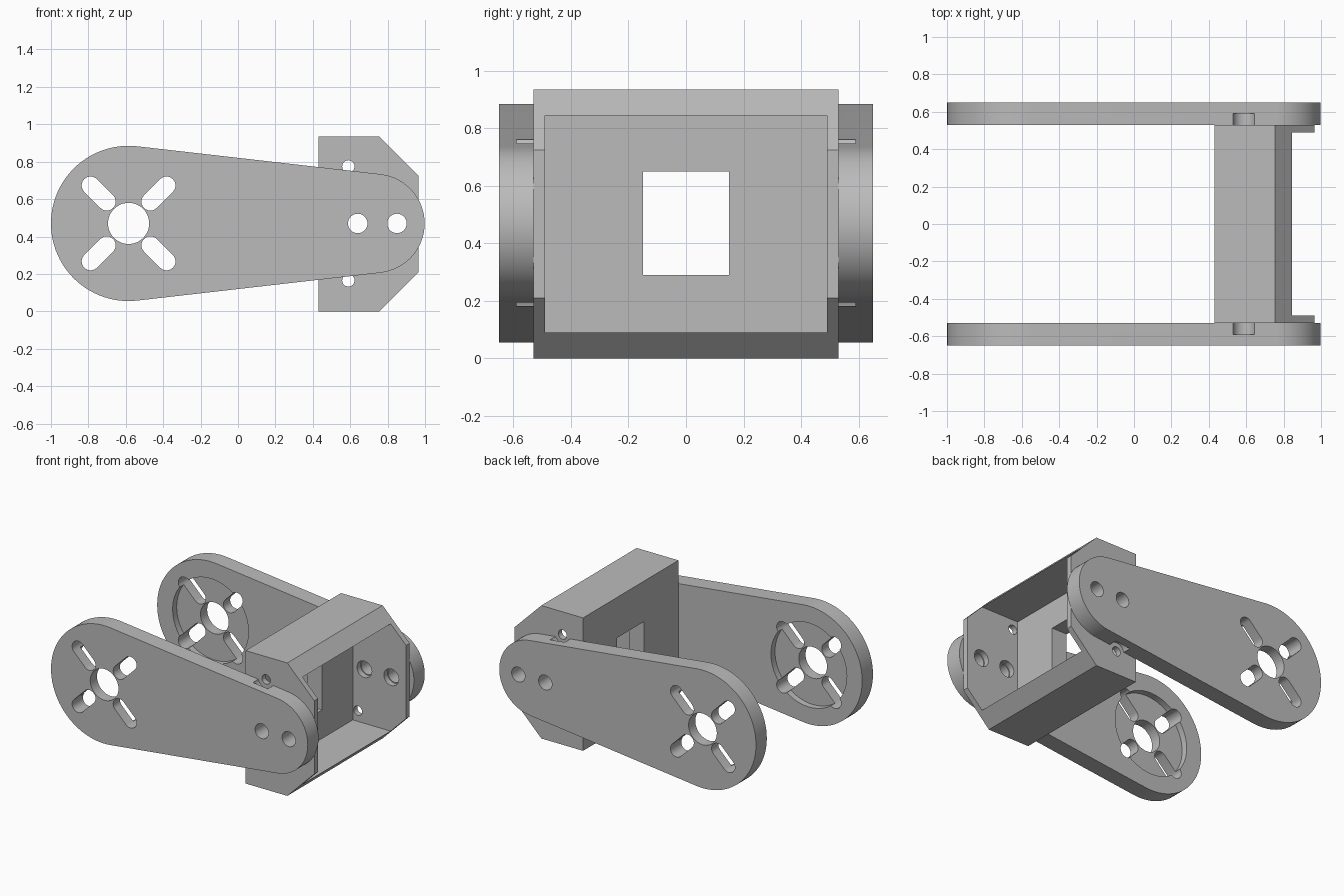
import bpy, bmesh, math
from mathutils import Vector

cube = bpy.data.objects.get("Cube")
if cube:
    bpy.data.objects.remove(cube, do_unlink=True)

grey = bpy.data.materials.new("plain grey")
grey.use_nodes = True
colour = (0.5, 0.5, 0.5, 1)
grey.diffuse_color = colour
grey.node_tree.nodes["Principled BSDF"].inputs["Base Color"].default_value = colour

MID = 0.47            # height of the centre line
HUB = (-0.585, MID)   # centre of the wide arm end
TIP = (0.733, MID)    # centre of the narrow arm end
HUB_R, TIP_R = 0.415, 0.265
WALL, INNER, OUTER = 0.49, 0.53, 0.65


def arc(centre, radius, start, end, steps=32):
    """Points along an arc in the x-z plane, angles in radians."""
    return [(centre[0] + radius * math.cos(start + (end - start) * i / steps),
             centre[1] + radius * math.sin(start + (end - start) * i / steps))
            for i in range(steps + 1)]


def circle(centre, radius, steps=48):
    return arc(centre, radius, 0, math.tau, steps)[:-1]


def prism(name, profile, y0, y1):
    """Extrude an x-z profile from y0 to y1."""
    bm = bmesh.new()
    face = bm.faces.new([bm.verts.new((x, y0, z)) for x, z in profile])
    new = bmesh.ops.extrude_face_region(bm, geom=[face])["geom"]
    bmesh.ops.translate(bm, vec=Vector((0, y1 - y0, 0)),
                        verts=[v for v in new if isinstance(v, bmesh.types.BMVert)])
    bmesh.ops.recalc_face_normals(bm, faces=bm.faces)
    mesh = bpy.data.meshes.new(name)
    bm.to_mesh(mesh)
    bm.free()
    mesh.materials.append(grey)
    obj = bpy.data.objects.new(name, mesh)
    bpy.context.collection.objects.link(obj)
    return obj


def cut(target, profile, y0, y1):
    """Cut a prism out of the target and bake the result."""
    cutter = prism("cutter", profile, y0, y1)
    cutter.hide_render = True
    mod = target.modifiers.new("cut", "BOOLEAN")
    mod.operation, mod.solver, mod.object = "DIFFERENCE", "EXACT", cutter
    graph = bpy.context.evaluated_depsgraph_get()
    baked = bpy.data.meshes.new_from_object(target.evaluated_get(graph))
    target.modifiers.remove(mod)
    target.data = baked
    bpy.data.objects.remove(cutter, do_unlink=True)


def smooth(obj):
    bpy.ops.object.select_all(action="DESELECT")
    obj.select_set(True)
    bpy.context.view_layer.objects.active = obj
    bpy.ops.object.shade_smooth_by_angle(angle=math.radians(30))


def rect(x0, x1, z0, z1):
    return [(x0, z0), (x1, z0), (x1, z1), (x0, z1)]


SCREWS = [(0.59, MID + s * 0.305) for s in (-1, 1)]
PINS = [(0.64, MID), (0.85, MID)]

# Tapered arms with a hub recess, slots and pin holes
lean = math.pi / 2 - math.asin((HUB_R - TIP_R) / (TIP[0] - HUB[0]))
outline = (arc(TIP, TIP_R, -lean, lean)
           + arc(HUB, HUB_R, lean, math.tau - lean, 48))
for name, side in (("left_arm", 1), ("right_arm", -1)):
    arm = prism(name, outline, side * INNER, side * OUTER)
    cut(arm, circle(HUB, 0.295, 64), side * 0.45, side * 0.575)
    cut(arm, circle(HUB, 0.11), side * 0.4, side * 0.8)
    for i in range(4):
        a = math.pi / 4 + i * math.pi / 2
        near, far = [(HUB[0] + d * math.cos(a), HUB[1] + d * math.sin(a))
                     for d in (0.165, 0.287)]
        slot = (arc(far, 0.048, a - math.pi / 2, a + math.pi / 2, 12)
                + arc(near, 0.048, a + math.pi / 2, a + 1.5 * math.pi, 12))
        cut(arm, slot, side * 0.4, side * 0.8)
    for pin in PINS:
        cut(arm, circle(pin, 0.052, 32), side * 0.4, side * 0.8)
    # Clearance pockets for the screw heads
    for screw in SCREWS:
        cut(arm, circle(screw, 0.0625, 32), side * 0.45, side * 0.59)
    smooth(arm)

# Chamfered bracket, hollowed from the open end
bracket = prism("bracket", [(0.43, 0), (0.755, 0), (0.965, 0.21), (0.965, 0.725),
                            (0.755, 0.935), (0.43, 0.935)], -INNER, INNER)
cut(bracket, rect(0.55, 1.2, 0.09, 0.845), -WALL, WALL)
# Clear the chamfer strips between the side walls beyond the cavity edge
cut(bracket, rect(0.845, 1.2, -0.1, 1.1), -WALL, WALL)
for pin in PINS:
    cut(bracket, circle(pin, 0.058, 32), -0.8, 0.8)
for screw in SCREWS:
    cut(bracket, circle(screw, 0.033, 24), -0.8, 0.8)

# Window through the back plate
bm = bmesh.new()
bm.from_mesh(bracket.data)
bm.free()
window = prism("window_cutter", rect(0.3, 0.7, 0.29, 0.65), -0.15, 0.15)
window.hide_render = True
mod = bracket.modifiers.new("window", "BOOLEAN")
mod.operation, mod.solver, mod.object = "DIFFERENCE", "EXACT", window
graph = bpy.context.evaluated_depsgraph_get()
baked = bpy.data.meshes.new_from_object(bracket.evaluated_get(graph))
bracket.modifiers.remove(mod)
bracket.data = baked
bpy.data.objects.remove(window, do_unlink=True)
smooth(bracket)
